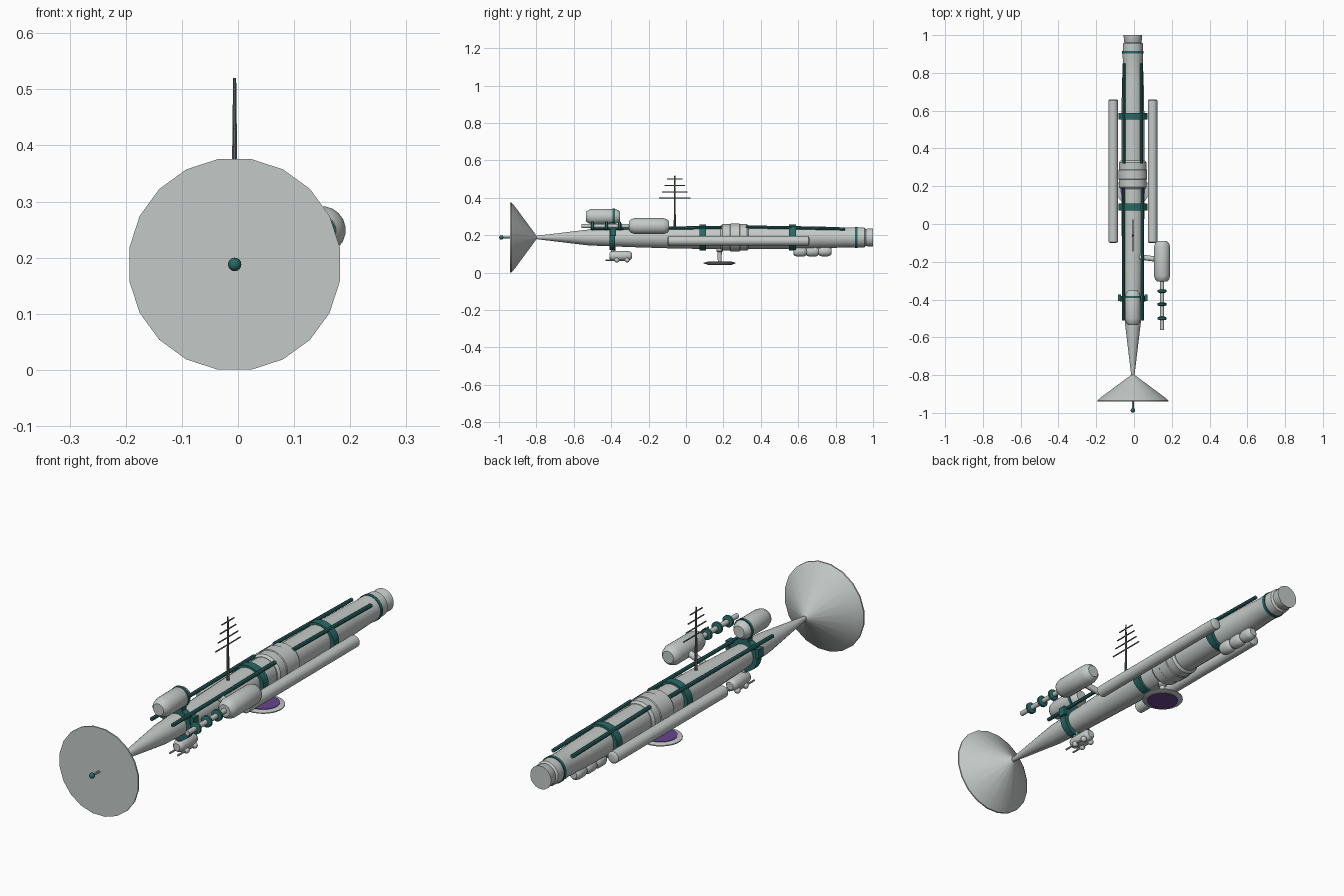
import bpy, bmesh, math
from mathutils import Vector

if "Cube" in bpy.data.objects:
    bpy.data.objects.remove(bpy.data.objects["Cube"], do_unlink=True)


def material(name, r, g, b):
    m = bpy.data.materials.new(name)
    m.use_nodes = True
    m.diffuse_color = (r, g, b, 1)
    m.node_tree.nodes["Principled BSDF"].inputs["Base Color"].default_value = (r, g, b, 1)
    return m


HULL = material("pale grey", .55, .59, .57)
TEAL = material("dark teal", .02, .14, .13)
MAST = material("mast grey", .14, .15, .15)
LENS = material("purple", .13, .06, .27)
CX, CZ = -.006, .188      # hull axis


def finish(name, bm, mat):
    bmesh.ops.recalc_face_normals(bm, faces=bm.faces)
    mesh = bpy.data.meshes.new(name)
    bm.to_mesh(mesh)
    bm.free()
    ob = bpy.data.objects.new(name, mesh)
    bpy.context.collection.objects.link(ob)
    mesh.materials.append(mat)
    bpy.ops.object.select_all(action='DESELECT')
    ob.select_set(True)
    bpy.context.view_layer.objects.active = ob
    bpy.ops.object.shade_smooth_by_angle(angle=math.radians(35))
    return ob


def lathe(name, profile, mat, x=CX, z=CZ, y=0, sides=20, axis='Y', squash=1):
    """Closed turned shape from (position, radius) pairs along an axis."""
    bm = bmesh.new()
    rings = []
    for pos, rad in profile:
        ring = []
        for i in range(sides):
            a = math.tau * (i + .5) / sides
            u, v = rad * math.cos(a), rad * math.sin(a) * squash
            co = (x + u, y + pos, z + v) if axis == 'Y' else (x + u, y + v, z + pos)
            ring.append(bm.verts.new(co))
        rings.append(ring)
    for a, b in zip(rings, rings[1:]):
        for i in range(sides):
            j = (i + 1) % sides
            bm.faces.new((a[i], a[j], b[j], b[i]))
    bm.faces.new(rings[0])
    bm.faces.new(rings[-1])
    return finish(name, bm, mat)


def rod(name, start, end, r, mat, sides=8):
    start, end = Vector(start), Vector(end)
    d = end - start
    bm = bmesh.new()
    bmesh.ops.create_cone(bm, cap_ends=True, segments=sides, radius1=r, radius2=r, depth=d.length)
    ob = finish(name, bm, mat)
    ob.rotation_euler = d.to_track_quat('Z', 'Y').to_euler()
    ob.location = (start + end) / 2
    return ob


def ball(name, loc, r, mat):
    bm = bmesh.new()
    bmesh.ops.create_uvsphere(bm, u_segments=12, v_segments=8, radius=r)
    finish(name, bm, mat).location = loc


def box(name, loc, size, mat):
    bm = bmesh.new()
    bmesh.ops.create_cube(bm, size=1)
    bmesh.ops.scale(bm, vec=size, verts=bm.verts)
    finish(name, bm, mat).location = loc


def capsule(name, y0, y1, r, mat, x, z, bevel=.02):
    lathe(name, [(y0, r * .6), (y0 + bevel * .35, r * .85), (y0 + bevel, r),
                 (y1 - bevel, r), (y1 - bevel * .35, r * .85), (y1, r * .6)], mat, x, z)


# Hull with tapering nose and stepped tail
lathe("hull", [(-.8, .009), (-.52, .043), (-.3, .052), (-.05, .06), (.1, .062), (.55, .062),
               (.75, .058), (.87, .053), (.88, .055), (.955, .053), (.965, .042)], HULL)
lathe("tail_cap", [(.955, .042), (.965, .047), (1, .05)], HULL)
lathe("tail_band", [(.903, .057), (.917, .057)], TEAL)

# Nose dish with feed probe
lathe("nose_dish", [(-.94, .19), (-.934, .19), (-.915, .168), (-.8, .01)], HULL)
rod("probe_rod", (CX, -.94, CZ), (CX, -.98, CZ), .005, HULL)
ball("probe_tip", (CX, -.987, CZ), .012, TEAL)

# Ribbed sleeve
lathe("ribbed_sleeve", [(.185, .066), (.195, .074), (.235, .074), (.238, .077), (.285, .077),
                        (.288, .074), (.325, .074), (.335, .066)], HULL, squash=.97)

# Teal clamp bands
for i, y in enumerate((.09, .57)):
    lathe(f"clamp_band_{i}", [(y - .018, .078), (y + .018, .078)], TEAL, squash=.9)
lathe("front_clamp", [(-.41, .068), (-.38, .068)], TEAL)

# Paired side tanks and hull rails
for side, s in (("left", 1), ("right", -1)):
    capsule(f"{side}_tank", -.1, .66, .0255, HULL, CX + s * .104, .17, .006)
    rod(f"{side}_front_rail", (CX + s * .05, -.51, .236), (CX + s * .05, .19, .241), .008, TEAL)
    rod(f"{side}_rear_rail", (CX + s * .046, .32, .245), (CX + s * .046, .85, .234), .008, TEAL)
    box(f"{side}_clamp_tab", (CX + s * .07, -.39, .215), (.016, .034, .04), TEAL)

# Upper front pod on its bracket
capsule("upper_pod", -.535, -.352, .042, HULL, CX, .3, .035)
lathe("upper_pod_band", [(-.392, .044), (-.38, .044)], TEAL, z=.3)
box("upper_pod_bracket", (CX, -.395, .255), (.05, .03, .04), TEAL)

# Left outrigger pod with beaded boom
PX, PZ = .149, .249
capsule("outrigger_pod", -.305, -.09, .043, HULL, PX, PZ, .03)
rod("outrigger_arm", (CX, -.17, .21), (PX, -.19, PZ), .014, HULL, 12)
rod("outrigger_boom", (PX, -.56, PZ), (PX, -.3, PZ), .011, HULL, 12)
for i, y in enumerate((-.5, -.425, -.355)):
    lathe(f"boom_bead_{i}", [(y - .009, .016), (y - .005, .025), (y + .005, .025),
                             (y + .009, .016)], TEAL, PX, PZ, sides=14)

# Antenna mast with shrinking crossbars
MY = -.06
lathe("mast", [(.23, .0065), (.37, .005), (.52, .003)], MAST, y=MY, z=0, axis='Z', sides=8)
for i, (z, h) in enumerate(((.4, .085), (.432, .068), (.466, .055), (.5, .042))):
    rod(f"mast_crossbar_{i}", (CX, MY - h, z), (CX, MY + h, z), .003, MAST, 6)

# Belly dish with purple faces
DY = .18
lathe("belly_dish", [(.043, .066), (.049, .086), (.053, .086), (.058, .066)], HULL,
      y=DY, z=0, axis='Z', sides=24)
lathe("belly_dish_lens", [(.041, .066), (.06, .066)], LENS, y=DY, z=0, axis='Z', sides=24)
lathe("belly_dish_stalk", [(.05, .01), (.11, .012), (.115, .018), (.14, .018)], HULL,
      y=DY, z=0, axis='Z', sides=12)

# Three-lobed rear belly pod
for i in range(3):
    y = .575 + i * .066
    capsule(f"rear_belly_lobe_{i}", y, y + .07, .029 - .001 * i, HULL, CX, .114, .018)
box("rear_belly_mount", (CX, .675, .137), (.03, .14, .03), HULL)

# Front belly sensor cluster
capsule("sensor_pod", -.41, -.29, .026, HULL, CX, .09, .018)
rod("sensor_strut", (CX, -.39, .1), (CX, -.39, .16), .012, HULL)
for s in (-1, 1):
    for i, y in enumerate((-.37, -.315)):
        x = CX + s * .019
        ball(f"sensor_ball_{s}_{i}", (x, y, .067), .013, HULL)
        rod(f"sensor_pin_{s}_{i}", (x, y - .06, .067), (x, y, .067), .004, HULL)
